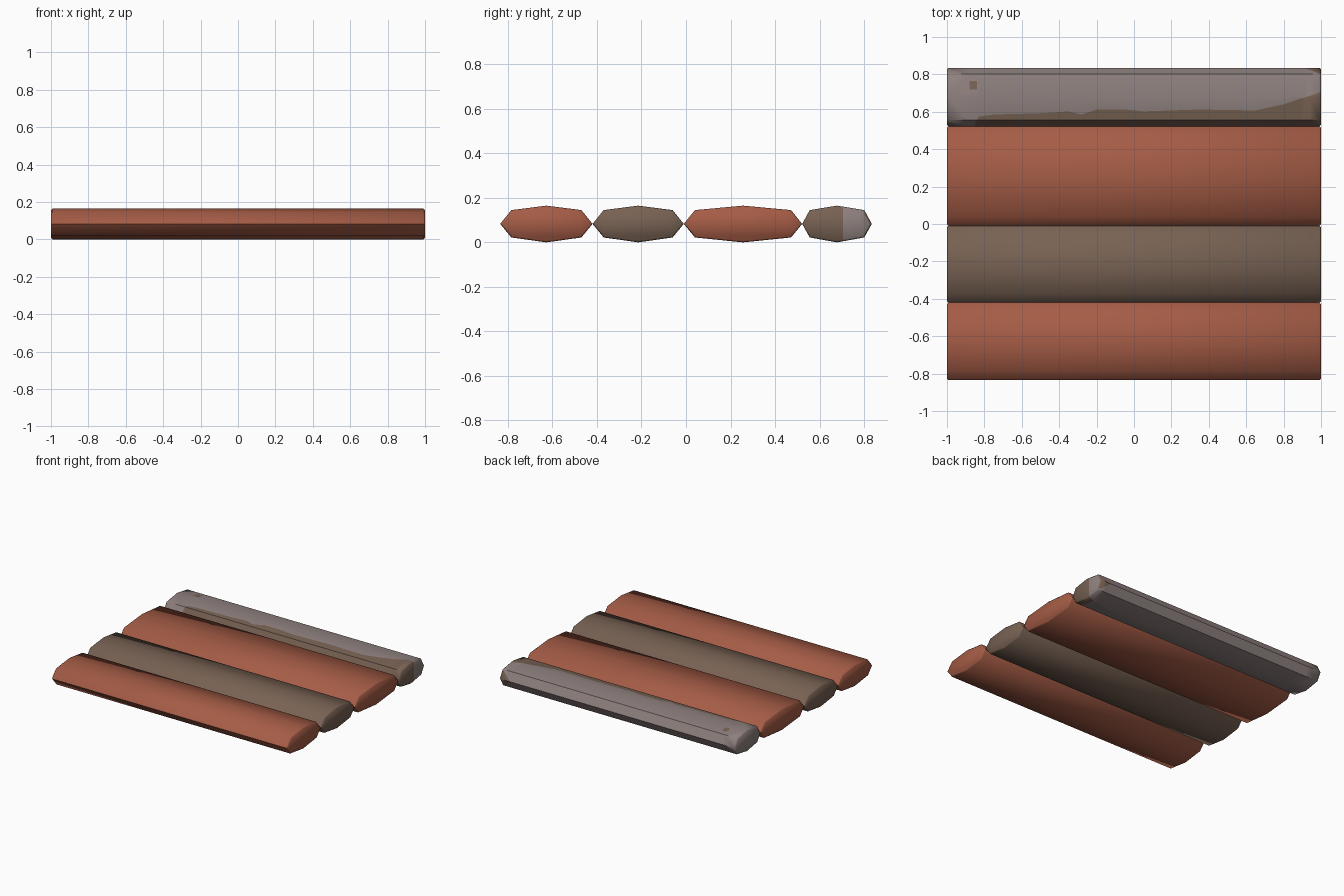
import bpy, bmesh, math
from mathutils import Vector

if "Cube" in bpy.data.objects:
    bpy.data.objects.remove(bpy.data.objects["Cube"])

H, MID = 0.165, 0.083


def material(name, rgb):
    m = bpy.data.materials.new(name)
    m.diffuse_color = (*rgb, 1)
    m.use_nodes = True
    m.node_tree.nodes["Principled BSDF"].inputs["Base Color"].default_value = m.diffuse_color
    return m


terracotta = material("terracotta", (0.376, 0.107, 0.061))
brown = material("brown", (0.188, 0.122, 0.087))
grey = material("grey", (0.275, 0.222, 0.214))


def slat_mesh(y0, y1, s):
    """Eight-sided pillow profile run along x, with slightly chamfered ends."""
    c = (y0 + y1) / 2
    prof = [(y0, MID), (y0 + s, 0.022), (c, 0), (y1 - s, 0.022),
            (y1, MID), (y1 - s, 0.145), (c, H), (y0 + s, 0.145)]
    bm = bmesh.new()
    rings = []
    for x, inset in ((-1, 0.008), (-0.992, 0), (0.992, 0), (1, 0.008)):
        ky, kz = 1 - 2 * inset / (y1 - y0), 1 - 2 * inset / H
        rings.append([bm.verts.new((x, c + (y - c) * ky, MID + (z - MID) * kz))
                      for y, z in prof])
    for a, b in zip(rings, rings[1:]):
        for i in range(8):
            j = (i + 1) % 8
            bm.faces.new((a[i], a[j], b[j], b[i]))
    bm.faces.new(rings[0])
    bm.faces.new(rings[-1])
    bmesh.ops.recalc_face_normals(bm, faces=bm.faces)
    return bm


def finish(name, bm, mats):
    me = bpy.data.meshes.new(name)
    bm.to_mesh(me)
    bm.free()
    for m in mats:
        me.materials.append(m)
    ob = bpy.data.objects.new(name, me)
    bpy.context.collection.objects.link(ob)
    bpy.ops.object.select_all(action='DESELECT')
    ob.select_set(True)
    bpy.context.view_layer.objects.active = ob
    bpy.ops.object.shade_smooth_by_angle(angle=math.radians(50))


# three plain slats
for name, y0, y1, mat in (("front_slat", -0.835, -0.42, terracotta),
                          ("second_slat", -0.42, -0.01, brown),
                          ("wide_slat", -0.01, 0.522, terracotta)):
    finish(name, slat_mesh(y0, y1, 0.05), [mat])

# weathered back slat: grey with a worn brown edge cut into its faces
bm = slat_mesh(0.522, 0.835, 0.034)
edge = [(-0.85, 0.53), (-0.83, 0.575), (-0.75, 0.585), (-0.5, 0.592),
        (-0.35, 0.602), (-0.28, 0.585), (-0.2, 0.612), (-0.05, 0.612),
        (0.05, 0.602), (0.35, 0.612), (0.65, 0.607), (0.8, 0.64), (1, 0.705)]
SPOT = (-0.88, -0.84, 0.72, 0.765)
CORNER = [(0.9, 0.84), (1, 0.80)]


def cut(co, no, x0=-2, x1=2):
    fs = [f for f in bm.faces if x0 < f.calc_center_median().x < x1]
    geom = {g for f in fs for g in (*f.verts, *f.edges)} | set(fs)
    bmesh.ops.bisect_plane(bm, geom=list(geom), dist=1e-6,
                           plane_co=co, plane_no=no)


for x in [p[0] for p in edge[:-1]] + [SPOT[0], SPOT[1], 0.9, 0.94]:
    cut((x, 0, 0), (1, 0, 0))
for y in SPOT[2:]:
    cut((0, y, 0), (0, 1, 0), SPOT[0], SPOT[1])
for pts in (edge, CORNER):
    for (xa, ya), (xb, yb) in zip(pts, pts[1:]):
        cut((xa, ya, 0), Vector((ya - yb, xb - xa, 0)).normalized(),
            xa, xb + 0.01)


def level(pts, x):
    for (xa, ya), (xb, yb) in zip(pts, pts[1:]):
        if xa <= x <= xb + 1e-4:
            return ya + (yb - ya) * (x - xa) / (xb - xa)
    return None


for f in bm.faces:
    p = f.calc_center_median()
    e, k = level(edge, p.x), level(CORNER, p.x)
    worn = e is not None and p.y < e and (p.z > MID or p.x > 0.94)
    spot = (SPOT[0] < p.x < SPOT[1] and SPOT[2] < p.y < SPOT[3] and p.z > MID)
    corner = k is not None and p.y > k and p.x < 0.999
    f.material_index = 1 if worn or spot or corner else 0
    if p.x > 0.999:
        f.material_index = 1 if p.y < 0.705 else 0
finish("back_slat", bm, [grey, brown])
